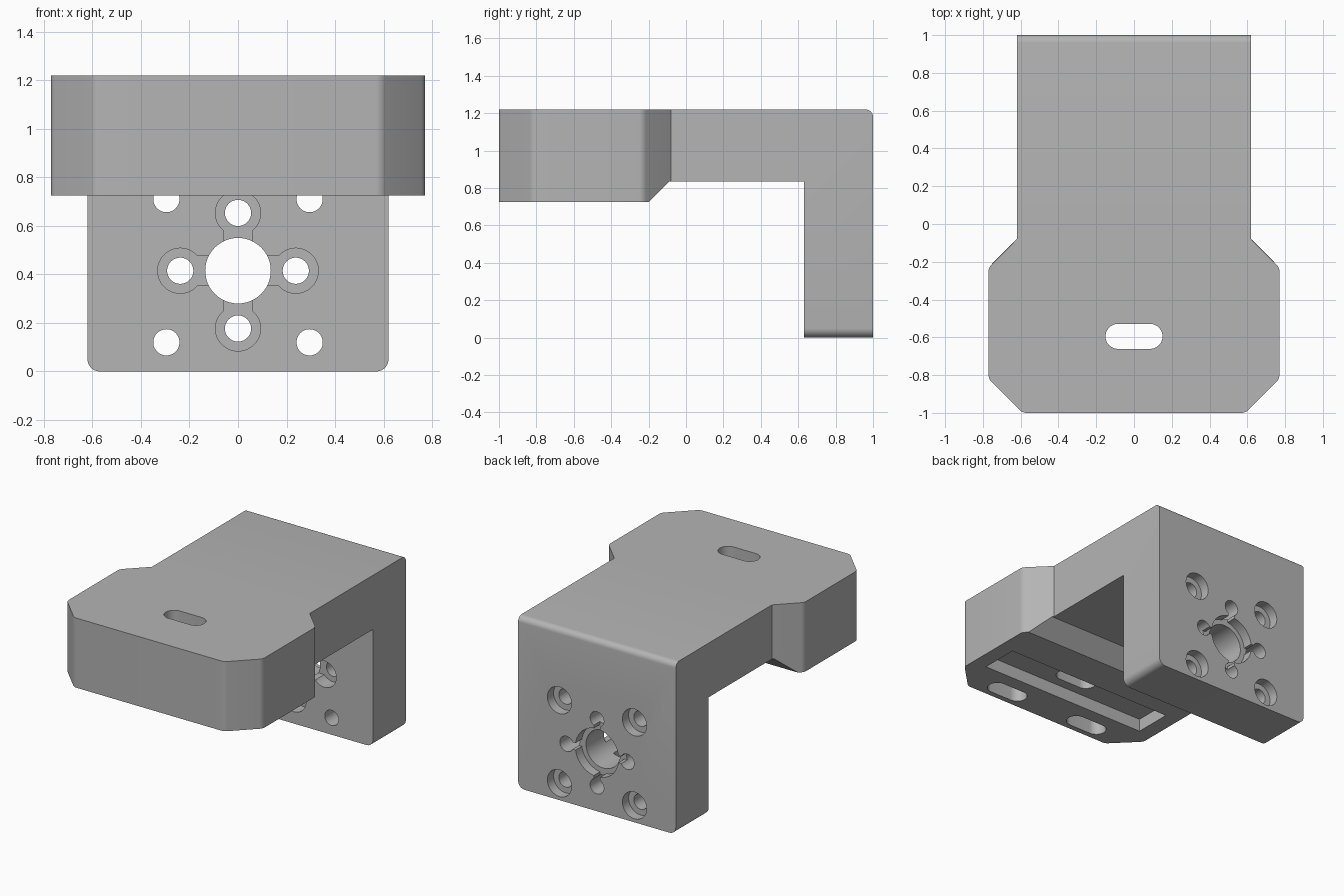
import bpy, bmesh, math
from mathutils import Vector

if "Cube" in bpy.data.objects:
    bpy.data.objects.remove(bpy.data.objects["Cube"], do_unlink=True)

grey = bpy.data.materials.new("plain grey")
grey.use_nodes = True
COLOUR = (0.46, 0.46, 0.46, 1)
grey.diffuse_color = COLOUR
grey.node_tree.nodes["Principled BSDF"].inputs["Base Color"].default_value = COLOUR

TOP, PAD, BACK, FRONT = 1.22, 0.725, 1.0, 0.63   # heights and plate depths
BORE_Z = 0.415


def prism(name, outline, axis, lo, hi):
    """Extrude a 2D outline along x, y or z; the outline uses the other two axes in order."""
    bm = bmesh.new()

    def place(p, h):
        co = list(p)
        co.insert("xyz".index(axis), h)
        return bm.verts.new(co)
    face = bm.faces.new([place(p, lo) for p in outline])
    new = bmesh.ops.extrude_face_region(bm, geom=[face])["geom"]
    shift = Vector([hi - lo if a == axis else 0 for a in "xyz"])
    bmesh.ops.translate(bm, vec=shift, verts=[v for v in new if isinstance(v, bmesh.types.BMVert)])
    bmesh.ops.recalc_face_normals(bm, faces=bm.faces)
    mesh = bpy.data.meshes.new(name)
    bm.to_mesh(mesh)
    bm.free()
    mesh.materials.append(grey)
    obj = bpy.data.objects.new(name, mesh)
    bpy.context.collection.objects.link(obj)
    return obj


def combine(target, tool, operation="DIFFERENCE"):
    mod = target.modifiers.new(tool.name, "BOOLEAN")
    mod.operation, mod.solver, mod.object = operation, "EXACT", tool
    bpy.context.view_layer.objects.active = target
    bpy.ops.object.modifier_apply(modifier=mod.name)
    bpy.data.objects.remove(tool, do_unlink=True)


def slot(cx, cy, half, r, n=24):
    """Rounded slot along the first axis; half = 0 gives a circle."""
    pts = []
    for side, start in ((1, -math.pi / 2), (-1, math.pi / 2)):
        for i in range(n + (1 if half else 0)):
            a = start + math.pi * i / n
            pts.append((cx + side * half + r * math.cos(a), cy + r * math.sin(a)))
    return pts


def box(x0, x1, y0, y1):
    return [(x0, y0), (x1, y0), (x1, y1), (x0, y1)]


# Body: side profile crossed with the plan outline
side = [(-1, PAD), (-0.2, PAD), (-0.09, 0.835), (FRONT, 0.835), (FRONT, 0),
        (BACK, 0), (BACK, TOP), (-1, TOP)]
half_plan = [(0.62, BACK), (0.62, -0.08), (0.77, -0.23), (0.77, -0.82), (0.59, -1)]
plan = half_plan + [(-x, y) for x, y in reversed(half_plan)]
body = prism("motor_bracket", side, "x", -0.9, 0.9)
combine(body, prism("plan", plan, "z", -0.2, 1.5), "INTERSECT")

# Round the pad corners, the lower plate corners and the rear top edge
bm = bmesh.new()
bm.from_mesh(body.data)
bmesh.ops.remove_doubles(bm, verts=bm.verts, dist=0.0005)
bmesh.ops.dissolve_limit(bm, angle_limit=0.01, verts=bm.verts, edges=bm.edges)


def round_edges(rule, radius):
    chosen = []
    for e in bm.edges:
        mid = (e.verts[0].co + e.verts[1].co) / 2
        d = (e.verts[1].co - e.verts[0].co).normalized()
        if rule(mid, d):
            chosen.append(e)
    bmesh.ops.bevel(bm, geom=chosen, offset=radius, offset_type="OFFSET",
                    segments=6, profile=0.5, affect="EDGES")


round_edges(lambda m, d: abs(d.z) > 0.99 and m.y < -0.15, 0.02)
round_edges(lambda m, d: abs(d.y) > 0.99 and m.z < 0.01, 0.05)
round_edges(lambda m, d: abs(d.x) > 0.99 and m.y > 0.99 and m.z > 1.2, 0.04)
bm.to_mesh(body.data)
bm.free()


def cut(outline, axis, lo, hi):
    combine(body, prism("cutter", outline, axis, lo, hi))


# Pad: underside pocket, through slot and two blind slots
cut(box(-0.66, 0.66, -0.73, -0.46), "z", 0.5, PAD + 0.09)
cut(slot(0, -0.595, 0.085, 0.066), "z", 0.5, 1.5)
for sx in (-1, 1):
    cut(slot(sx * 0.34, -0.895, 0.085, 0.066), "z", 0.5, PAD + 0.25)

# Plate: central bore with a rear step
cut(slot(0, BORE_Z, 0, 0.135), "y", 0.4, 1.2)
cut(slot(0, BORE_Z, 0, 0.17), "y", BACK - 0.07, 1.2)

# Plate: corner screw holes, counterbored from the rear
for sx in (-1, 1):
    for sz in (-1, 1):
        x, z = sx * 0.295, BORE_Z + sz * 0.295
        cut(slot(x, z, 0, 0.054), "y", 0.4, 1.2)
        cut(slot(x, z, 0, 0.095), "y", BACK - 0.07, 1.2)

# Plate: four holes around the bore, with front recesses and channels to the bore
for dx, dz in ((1, 0), (-1, 0), (0, 1), (0, -1)):
    x, z = dx * 0.238, BORE_Z + dz * 0.238

    def channel(w):
        xs = sorted((dx * 0.1, x))
        zs = sorted((BORE_Z + dz * 0.1, z))
        wx, wz = w * abs(dz), w * abs(dx)
        return box(xs[0] - wx, xs[1] + wx, zs[0] - wz, zs[1] + wz)
    cut(slot(x, z, 0, 0.054), "y", 0.4, 1.2)
    cut(slot(x, z, 0, 0.093), "y", 0.5, FRONT + 0.1)
    cut(channel(0.06), "y", 0.5, FRONT + 0.1)
    cut(channel(0.025), "y", BACK - 0.07, 1.2)

# Smooth the rounds, keep hard edges crisp
bpy.ops.object.select_all(action="DESELECT")
body.select_set(True)
bpy.context.view_layer.objects.active = body
bpy.ops.object.shade_smooth_by_angle(angle=math.radians(30))
